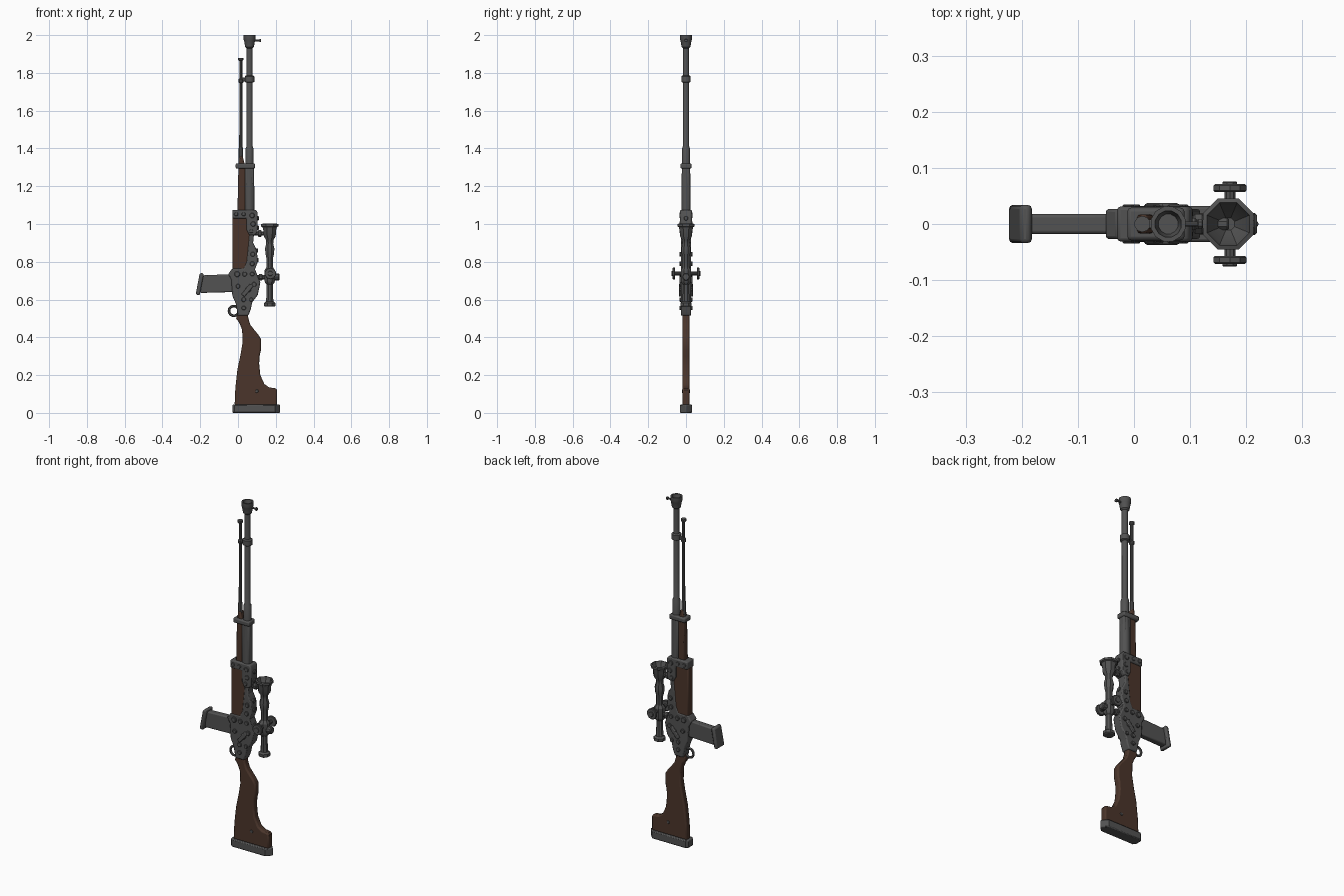
import bpy, bmesh, math
from mathutils import Matrix, Vector

if "Cube" in bpy.data.objects:
    bpy.data.objects.remove(bpy.data.objects["Cube"])


def mat(name, c):
    m = bpy.data.materials.new(name)
    m.diffuse_color = (*c, 1)
    m.use_nodes = True
    m.node_tree.nodes["Principled BSDF"].inputs["Base Color"].default_value = m.diffuse_color
    return m


METAL = mat("gunmetal grey", (0.085, 0.085, 0.085))
WOOD = mat("dark walnut", (0.07, 0.036, 0.024))


def finish(name, bm, m, bevel=0, smooth=True):
    bmesh.ops.recalc_face_normals(bm, faces=bm.faces)
    me = bpy.data.meshes.new(name)
    bm.to_mesh(me)
    bm.free()
    me.materials.append(m)
    o = bpy.data.objects.new(name, me)
    bpy.context.collection.objects.link(o)
    if bevel:
        b = o.modifiers.new("bevel", 'BEVEL')
        b.width, b.segments, b.limit_method = bevel, 2, 'ANGLE'
        b.angle_limit = math.radians(50)
    if smooth:
        bpy.ops.object.select_all(action='DESELECT')
        o.select_set(True)
        bpy.context.view_layer.objects.active = o
        bpy.ops.object.shade_smooth_by_angle(angle=math.radians(32))
    return o


def lathe(name, prof, loc, axis='Z', n=12, m=METAL, sy=1.0):
    """Revolve (radius, height) points; axis X/Y/Z gives the direction."""
    bm = bmesh.new()
    rings = []
    for r, h in prof:
        rings.append([bm.verts.new((r * math.cos(2 * math.pi * (i + .5) / n),
                                    sy * r * math.sin(2 * math.pi * (i + .5) / n), h)) for i in range(n)])
    for a, b in zip(rings, rings[1:]):
        for i in range(n):
            bm.faces.new((a[i], a[(i + 1) % n], b[(i + 1) % n], b[i]))
    bm.faces.new(rings[0])
    bm.faces.new(rings[-1])
    rot = {'Z': Matrix(), 'X': Matrix.Rotation(math.pi / 2, 4, 'Y'),
           'Y': Matrix.Rotation(-math.pi / 2, 4, 'X')}[axis]
    bm.transform(Matrix.Translation(Vector(loc)) @ rot)
    return finish(name, bm, m)


def cyl(name, r, length, loc, axis='Z', n=10, m=METAL):
    c = min(r, length) * .2
    h = length / 2
    return lathe(name, [(r - c, -h), (r, -h + c), (r, h - c), (r - c, h)], loc, axis, n, m)


def prism(name, pts, hy, m=METAL, bevel=.006):
    """Side outline in x,z extruded to +-hy."""
    bm = bmesh.new()
    f = bm.faces.new([bm.verts.new((x, -hy, z)) for x, z in pts])
    ext = bmesh.ops.extrude_face_region(bm, geom=[f])
    vs = [v for v in ext['geom'] if isinstance(v, bmesh.types.BMVert)]
    bmesh.ops.translate(bm, vec=(0, 2 * hy, 0), verts=vs)
    return finish(name, bm, m, bevel)


def box(name, x0, x1, z0, z1, hy, m=METAL, bevel=.005):
    return prism(name, [(x0, z0), (x1, z0), (x1, z1), (x0, z1)], hy, m, bevel)


# stock and butt plate
prism("stock", [(-.018, .04), (-.014, .13), (-.003, .23), (.014, .31), (.024, .37), (.022, .44),
                (.008, .475), (-.01, .50), (0, .54), (.05, .54), (.055, .50), (.065, .467), (.09, .435),
                (.108, .414), (.122, .39), (.122, .335), (.114, .30), (.112, .26), (.118, .20),
                (.14, .152), (.165, .135), (.2, .13), (.207, .12), (.207, .04)], .019, WOOD, .008)
bm = bmesh.new()
plate = [(-.03, -.02), (-.018, -.032), (.195, -.032), (.224, 0), (.195, .032), (-.018, .032), (-.03, .02)]
low = bm.faces.new([bm.verts.new((x, y, 0)) for x, y in plate])
e = bmesh.ops.extrude_face_region(bm, geom=[low])
bmesh.ops.translate(bm, vec=(0, 0, .044), verts=[v for v in e['geom'] if isinstance(v, bmesh.types.BMVert)])
finish("butt_plate", bm, METAL, .005)
cyl("stock_screw", .009, .044, (.1, 0, .115), 'Y')

# receiver plate, upper housing and wooden forend
prism("receiver", [(0, .515), (.055, .515), (.068, .55), (.075, .585), (.105, .625), (.118, .69),
                   (.09, .76), (.105, .80), (.1, .86), (.08, .90), (.085, .95), (.06, .95), (.045, .80),
                   (.03, .765), (-.03, .765), (-.052, .735), (-.035, .705), (-.03, .62), (-.012, .58)], .027)
prism("front_housing", [(-.03, 1.03), (-.03, 1.075), (.095, 1.075), (.104, 1.06), (.104, .96),
                        (.09, .94), (.06, .94), (.045, .97), (.045, 1.03)], .031)
prism("forend", [(-.03, .75), (.05, .75), (.068, .9), (.06, 1.04), (-.03, 1.04)], .024, WOOD, .008)
prism("handguard", [(-.003, 1.06), (.04, 1.06), (.04, 1.3), (.024, 1.36), (.01, 1.36), (.002, 1.29)],
      .017, WOOD, .006)

# bolts on both sides of receiver and housing
bolts = [(-.005, .735, .016), (.035, .735, .013), (.075, .735, .012), (.0, .67, .012), (.03, .60, .013),
         (.03, .555, .012), (.055, .655, .016), (.085, .68, .013), (.07, .60, .011), (.075, .79, .013),
         (.078, .84, .013), (-.01, 1.052, .011), (.03, 1.052, .011), (.075, 1.045, .014),
         (.08, 1.0, .014), (.07, .962, .011)]
for i, (x, z, r) in enumerate(bolts):
    cyl("bolt_%d" % i, r, .07, (x, 0, z), 'Y', 8)
# rounded rivets along the upper edge
for i, (x, z) in enumerate([(.1, .72), (.098, .81), (.095, .86), (.1, .98), (.1, 1.03)]):
    cyl("edge_rivet_%d" % i, .012, .022, (x, 0, z), 'X', 8)
# diagonal cocking levers, mirrored
for s in (-1, 1):
    bm = bmesh.new()
    bmesh.ops.create_cube(bm, size=1)
    bm.transform(Matrix.Translation((.05, s * .031, .65)) @ Matrix.Rotation(math.radians(40), 4, 'Y')
                 @ Matrix.Diagonal((.022, .012, .075, 1)))
    finish("side_lever", bm, METAL, .004)

# trigger ring
bpy.ops.mesh.primitive_torus_add(location=(-.022, 0, .54), rotation=(math.pi / 2, 0, 0), major_radius=.026,
                                 minor_radius=.007, major_segments=14, minor_segments=6)
ring = bpy.context.object
ring.name = "trigger_ring"
ring.data.materials.append(METAL)
bpy.ops.object.shade_smooth_by_angle(angle=math.radians(50))

# magazine with flared end
prism("magazine", [(-.2, .635), (-.02, .64), (-.02, .735), (-.195, .728)], .018)
prism("magazine_cap", [(-.224, .627), (-.203, .622), (-.182, .73), (-.186, .742), (-.203, .738)], .034, bevel=.007)

# barrel and muzzle
BX = .061
lathe("barrel", [(.026, 1.04), (.026, 1.2), (.022, 1.3), (.022, 1.4), (.0165, 1.412), (.0165, 1.93),
                 (.024, 1.937), (.03, 1.972), (.032, 1.976), (.032, 2.0), (.024, 2.0), (.018, 1.965)], (BX, 0, 0))
box("barrel_shroud", .037, .084, 1.05, 1.3, .02, bevel=.008)
lathe("barrel_collar", [(.017, 1.748), (.026, 1.753), (.026, 1.782), (.017, 1.787)], (BX, 0, 0))
box("barrel_band", -.012, .09, 1.293, 1.321, .029, bevel=.007)
# front sight
cyl("sight_post", .005, .04, (.1, 0, 1.971), 'X', 8)
cyl("sight_bead", .0095, .01, (.118, 0, 1.971), 'X', 8)

# thin rod under the barrel
lathe("cleaning_rod", [(.013, 1.3), (.013, 1.4), (.009, 1.41), (.008, 1.745), (.014, 1.75), (.014, 1.765),
                       (.008, 1.77), (.008, 1.862), (.0145, 1.868), (.0145, 1.88)], (.015, 0, 0), n=10)
box("rod_link", .015, .06, 1.755, 1.775, .008, bevel=.003)

# scope: hollow bell, tube and eyepiece
SX = .168
lathe("scope", [(.026, .562), (.032, .566), (.032, .582), (.021, .59), (.018, .64), (.018, .68), (.027, .69),
                (.03, .70), (.03, .755), (.019, .77), (.019, .82), (.024, .84), (.027, .87), (.02, .895),
                (.021, .915), (.034, .935), (.036, .965), (.041, .983), (.049, .987), (.049, .999), (.041, 1.002),
                (.036, .985), (.012, .95)], (SX, 0, 0), n=8)
# scope knobs
cyl("windage_axle", .0105, .13, (SX + .003, 0, .738), 'Y', 10)
for s in (-1, 1):
    cyl("windage_knob", .031, .014, (SX + .003, s * .064, .738), 'Y', 10)
    cyl("knob_button", .014, .008, (SX + .003, s * .072, .738), 'Y', 8)
cyl("elevation_knob", .02, .03, (.204, 0, .72), 'X', 10)
# scope mounts
for z, x in ((.95, .085), (.718, .09)):
    cyl("scope_mount", .012, SX - x, ((SX + x) / 2, 0, z), 'X', 8)
    cyl("mount_foot", .019, .02, (x + .03, 0, z), 'X', 8)
